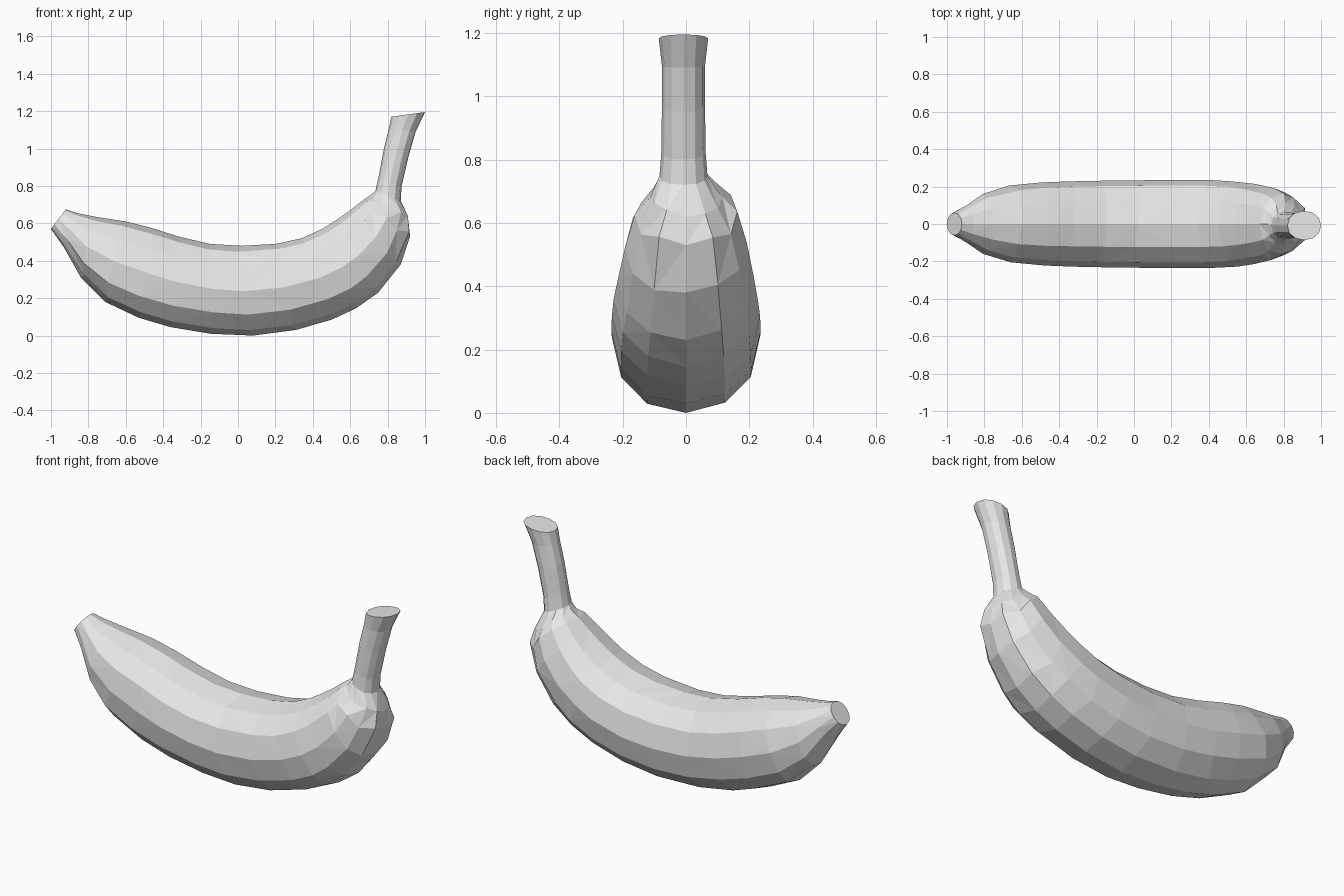
import bpy
import bmesh
import math
import random
from mathutils import Vector

random.seed(4)
SIDES = 12

default_cube = bpy.data.objects.get("Cube")
if default_cube:
    bpy.data.objects.remove(default_cube, do_unlink=True)


def make_material(name, colour):
    material = bpy.data.materials.new(name)
    material.use_nodes = True
    material.diffuse_color = colour
    material.node_tree.nodes["Principled BSDF"].inputs["Base Color"].default_value = colour
    return material


# Cross-sections: inner curve x, z; outer curve x, z; half width
blossom_tip = [
    (-.92, .675, -1, .57, .06),
    (-.86, .655, -.93, .47, .1),
]
fruit_body = [
    (-.76, .635, -.84, .31, .16),
    (-.6, .61, -.71, .18, .205),
    (-.46, .575, -.53, .095, .222),
    (-.32, .53, -.36, .045, .228),
    (-.15, .49, -.15, .01, .232),
    (.02, .48, .08, 0, .234),
    (.2, .49, .31, .03, .236),
    (.34, .52, .5, .085, .234),
    (.45, .57, .63, .145, .228),
    (.53, .62, .75, .23, .214),
    (.6, .67, .87, .38, .192),
    (.67, .725, .92, .53, .162),
    (.72, .76, .91, .62, .115),
]
stem = [
    (.735, .775, .87, .72, .076),
    (.75, .84, .875, .8, .07),
    (.78, 1, .91, .95, .068),
    (.805, 1.1, .95, 1.09, .068),
    (.82, 1.17, 1, 1.195, .078),
]


def squared(value, power=.93):
    """Fill out an ellipse slightly towards a rounded box."""
    return math.copysign(abs(value) ** power, value)


def add_ring(bm, section, y_centre, wobble):
    """Add one closed cross-section between the inner and outer curves."""
    inner_x, inner_z, outer_x, outer_z, half_width = section
    inner = Vector((inner_x, y_centre, inner_z))
    outer = Vector((outer_x, y_centre, outer_z))
    middle = (inner + outer) / 2
    spoke = (inner - outer) / 2
    along = spoke.cross(Vector((0, 1, 0))).normalized()
    ring = []
    for side in range(SIDES):
        angle = math.tau * side / SIDES
        point = middle + spoke * squared(math.cos(angle))
        point.y += half_width * squared(math.sin(angle))
        # Uneven facets on the flanks, with the silhouette kept true
        if side % (SIDES // 2):
            point += along * random.uniform(-wobble, wobble)
        ring.append(bm.verts.new(point))
    return ring


def loft(bm, rings):
    """Skin neighbouring rings with triangles of mixed direction."""
    for first, second in zip(rings, rings[1:]):
        for side in range(SIDES):
            after = (side + 1) % SIDES
            a, b, c, d = first[side], first[after], second[after], second[side]
            if random.random() < .5:
                triangles = ((a, b, c), (a, c, d))
            else:
                triangles = ((a, b, d), (b, c, d))
            for triangle in triangles:
                bm.faces.new(triangle)


# One continuous skin from the blossom tip to the cut stem
bm = bmesh.new()
rings = [add_ring(bm, section, 0, 0) for section in blossom_tip]
rings += [add_ring(bm, section, 0, .02) for section in fruit_body]
rings += [add_ring(bm, section, -.008, 0) for section in stem]
loft(bm, rings)

# Flat end caps
bm.faces.new(rings[0])
bm.faces.new(rings[-1])
bmesh.ops.recalc_face_normals(bm, faces=bm.faces[:])

mesh = bpy.data.meshes.new("banana")
bm.to_mesh(mesh)
bm.free()
mesh.materials.append(make_material("light grey", (.8, .8, .8, 1)))
banana = bpy.data.objects.new("banana", mesh)
bpy.context.collection.objects.link(banana)
